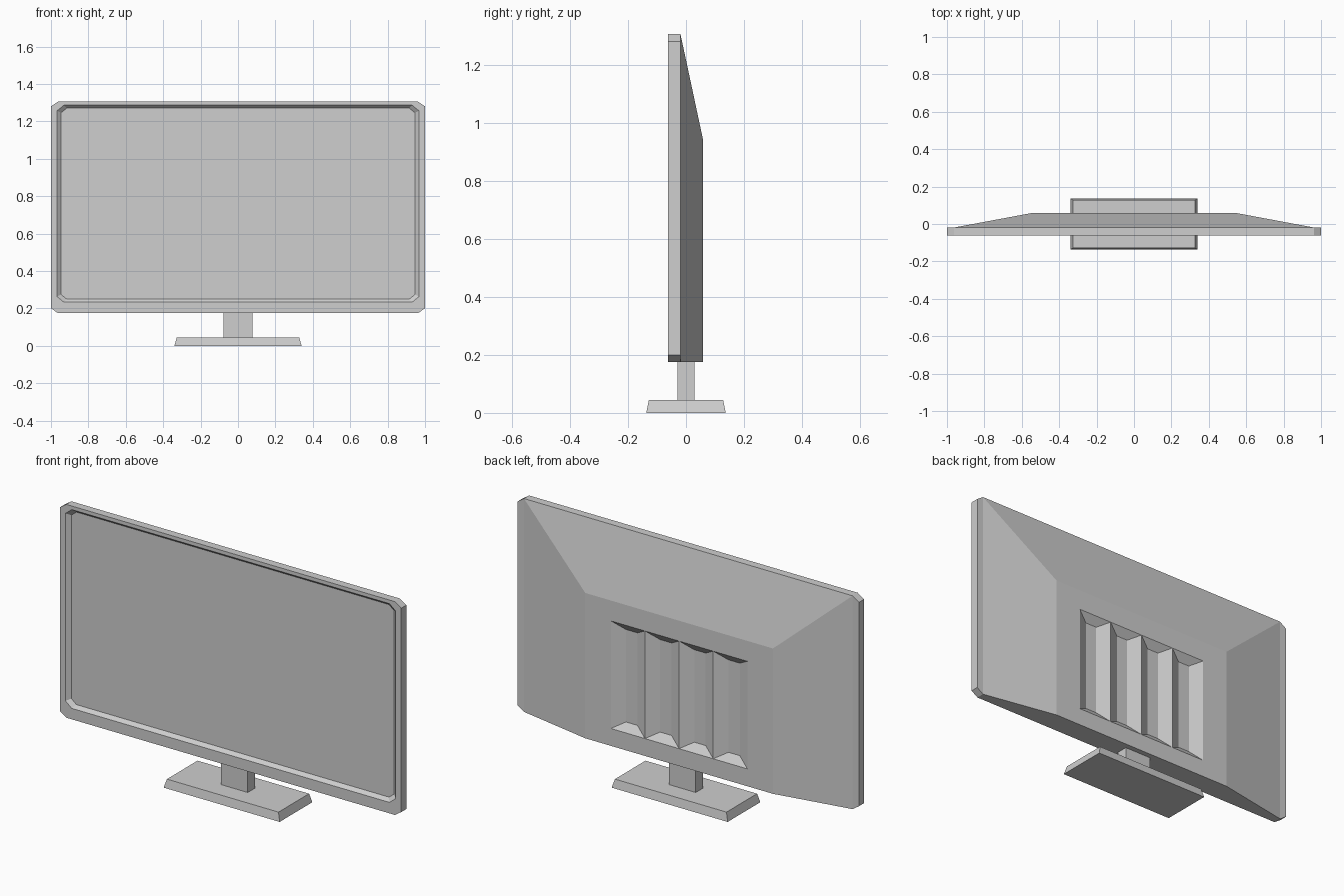
import bpy
import bmesh

cube = bpy.data.objects.get("Cube")
if cube:
    bpy.data.objects.remove(cube, do_unlink=True)

# Single flat colour
GREY = (0.62, 0.62, 0.62, 1.0)
grey = bpy.data.materials.new("grey_plastic")
grey.use_nodes = True
grey.diffuse_color = GREY
grey.node_tree.nodes["Principled BSDF"].inputs["Base Color"].default_value = GREY


def finish(bm, name, outward=True):
    if outward:
        bmesh.ops.recalc_face_normals(bm, faces=bm.faces)
    mesh = bpy.data.meshes.new(name)
    bm.to_mesh(mesh)
    bm.free()
    mesh.materials.append(grey)
    obj = bpy.data.objects.new(name, mesh)
    bpy.context.collection.objects.link(obj)
    return obj


def add_ring(bm, points):
    return [bm.verts.new(p) for p in points]


def bridge(bm, a, b):
    n = len(a)
    for i in range(n):
        j = (i + 1) % n
        bm.faces.new((a[i], a[j], b[j], b[i]))


def octagon(y, x, z0, z1, cx, cz):
    """Upright rectangle with cut corners, counter-clockwise from the front."""
    return [(-x + cx, y, z0), (x - cx, y, z0), (x, y, z0 + cz), (x, y, z1 - cz),
            (x - cx, y, z1), (-x + cx, y, z1), (-x, y, z1 - cz), (-x, y, z0 + cz)]


def upright(y, x0, x1, z0, z1):
    """Upright rectangle, counter-clockwise from the front."""
    return [(x0, y, z0), (x1, y, z0), (x1, y, z1), (x0, y, z1)]


def flat(z, x, y):
    return [(-x, -y, z), (x, -y, z), (x, y, z), (-x, y, z)]


BOTTOM, TOP = 0.175, 1.305
FRONT, SEAM, BACK = -0.062, -0.019, 0.058
SCREEN = FRONT + 0.018

# Bezel: cut-corner surround with a bevelled lip sinking to the screen
bm = bmesh.new()
rings = [add_ring(bm, r) for r in (
    octagon(SEAM, 1.0, BOTTOM, TOP, 0.037, 0.025),
    octagon(FRONT, 1.0, BOTTOM, TOP, 0.037, 0.025),
    octagon(FRONT, 0.968, 0.233, 1.286, 0.037, 0.03),
    octagon(SCREEN, 0.946, 0.25, 1.27, 0.03, 0.024))]
for a, b in zip(rings, rings[1:]):
    bridge(bm, a, b)
bm.faces.new(rings[0][::-1])
bm.faces.new(rings[-1])
finish(bm, "bezel_and_screen")

# Rear housing: slopes in at the top and sides, with an opening for the vents
VENT_X, VENT_LOW, VENT_HIGH = 0.4, 0.267, 0.837
bm = bmesh.new()
seam = add_ring(bm, upright(SEAM, -0.963, 0.963, BOTTOM, TOP))
plate = add_ring(bm, upright(BACK, -0.55, 0.55, BOTTOM, 0.945))
hole = add_ring(bm, upright(BACK, -VENT_X, VENT_X, VENT_LOW, VENT_HIGH))
bridge(bm, plate, seam)
bridge(bm, hole, plate)
finish(bm, "rear_housing", outward=False)

# Vents: four tapered pockets side by side
COUNT = 4
width = 2 * VENT_X / COUNT
bm = bmesh.new()
for i in range(COUNT):
    x0 = -VENT_X + i * width
    x1 = x0 + width
    rim = add_ring(bm, upright(BACK, x0, x1, VENT_LOW, VENT_HIGH))
    floor = add_ring(bm, upright(BACK - 0.032, x0 + width / 3, x1 - width / 3,
                                 VENT_LOW + 0.04, VENT_HIGH - 0.04))
    bridge(bm, floor, rim)
    bm.faces.new(floor[::-1])
finish(bm, "rear_vents", outward=False)


# Stand: a tapered foot and a square neck
def block(name, low, high):
    bm = bmesh.new()
    a, b = add_ring(bm, low), add_ring(bm, high)
    bridge(bm, a, b)
    bm.faces.new(a[::-1])
    bm.faces.new(b)
    finish(bm, name)


FOOT_TOP = 0.045
block("stand_foot", flat(0, 0.34, 0.137), flat(FOOT_TOP, 0.327, 0.128))
block("stand_neck", flat(FOOT_TOP, 0.078, 0.03), flat(BOTTOM, 0.078, 0.03))
